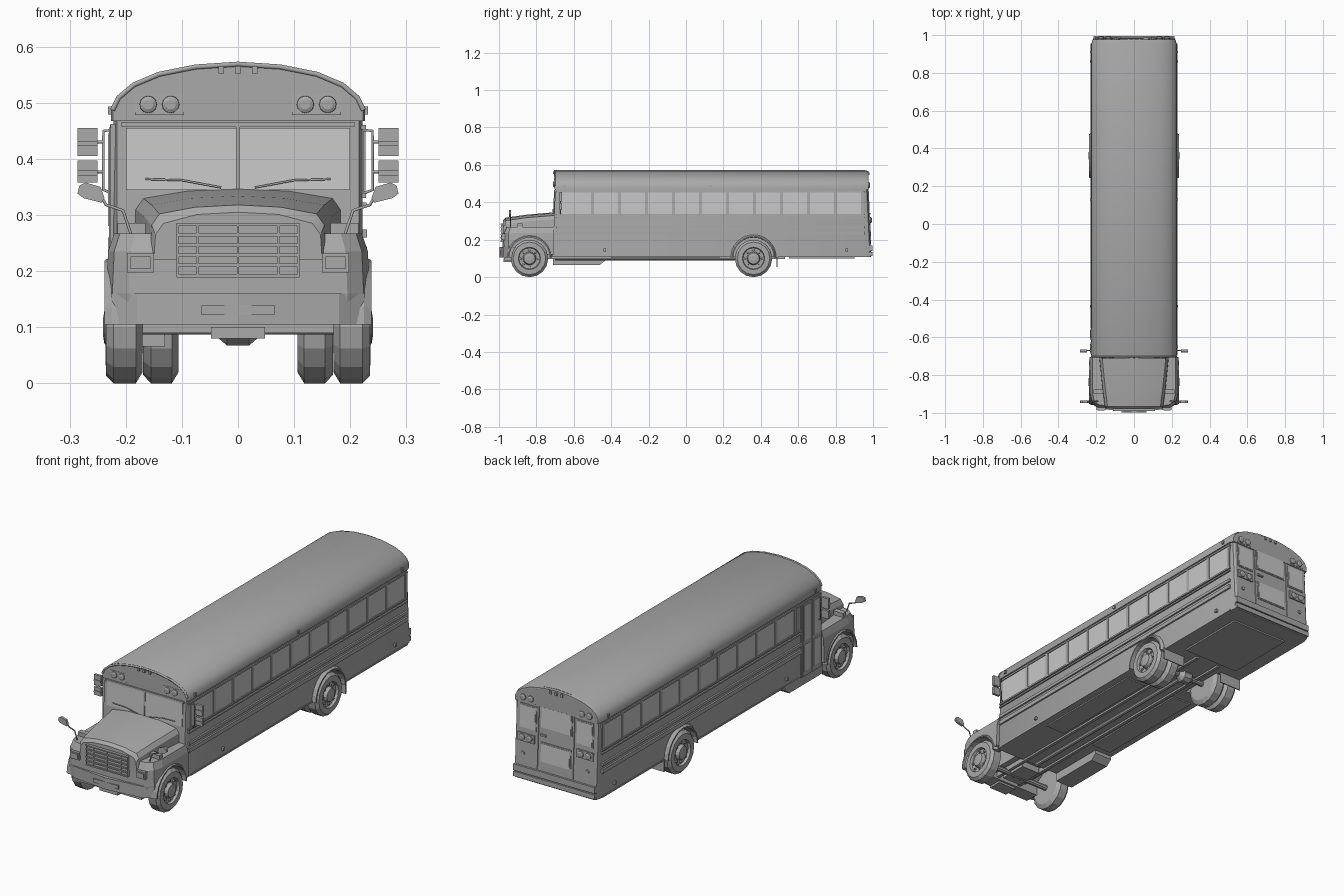
import bpy, bmesh
from math import cos, sin, pi, radians
from mathutils import Vector

cube = bpy.data.objects.get("Cube")
if cube:
    bpy.data.objects.remove(cube)


def material(name, value):
    m = bpy.data.materials.new(name)
    m.use_nodes = True
    colour = (value, value, value, 1)
    m.diffuse_color = colour
    m.node_tree.nodes["Principled BSDF"].inputs["Base Color"].default_value = colour
    return m


GREY = material("body grey", 0.40)
GLASS = material("pale glass", 0.58)


def loft(name, rings, mat=GREY, smooth=False):
    """Skin a list of equal-length rings and cap both ends."""
    bm = bmesh.new()
    vs = [[bm.verts.new(p) for p in ring] for ring in rings]
    n = len(vs[0])
    for a, b in zip(vs, vs[1:]):
        for i in range(n):
            j = (i + 1) % n
            bm.faces.new((a[i], a[j], b[j], b[i]))
    bm.faces.new(vs[0])
    bm.faces.new(vs[-1])
    bmesh.ops.recalc_face_normals(bm, faces=bm.faces[:])
    me = bpy.data.meshes.new(name)
    bm.to_mesh(me)
    bm.free()
    me.materials.append(mat)
    ob = bpy.data.objects.new(name, me)
    bpy.context.scene.collection.objects.link(ob)
    if smooth:
        bpy.ops.object.select_all(action='DESELECT')
        ob.select_set(True)
        bpy.context.view_layer.objects.active = ob
        bpy.ops.object.shade_smooth_by_angle(angle=radians(30))
    return ob


def box(name, x0, x1, y0, y1, z0, z1, mat=GREY):
    return loft(name, [[(x0, y0, z), (x1, y0, z), (x1, y1, z), (x0, y1, z)] for z in (z0, z1)], mat)


def turned(name, centre, profile, axis="x", sides=16, mat=GREY):
    """Circular rings of (offset along axis, radius)."""
    c, rings = Vector(centre), []
    for d, r in profile:
        ring = []
        for i in range(sides):
            u, v = r * cos(2 * pi * i / sides), r * sin(2 * pi * i / sides)
            ring.append(c + Vector((d, u, v) if axis == "x" else (u, d, v)))
        rings.append(ring)
    return loft(name, rings, mat)


def tube(name, pts, r):
    cu = bpy.data.curves.new(name, 'CURVE')
    cu.dimensions = '3D'
    cu.bevel_depth, cu.bevel_resolution, cu.use_fill_caps = r, 1, True
    sp = cu.splines.new('POLY')
    sp.points.add(len(pts) - 1)
    for p, co in zip(sp.points, pts):
        p.co = (*co, 1)
    cu.materials.append(GREY)
    ob = bpy.data.objects.new(name, cu)
    bpy.context.scene.collection.objects.link(ob)


def sym(half):
    """Close a half outline by mirroring it across x = 0."""
    return half + [(-x, v) for x, v in reversed(half) if x > 0]


def front(z):
    return -0.714 + 0.04 * (z - 0.1)


def rear(z):
    return 0.99 - 0.05 * (z - 0.1)


def plate(name, end, x0, x1, z0, z1, t, mat=GREY):
    """Thin panel lying on the sloped front or rear wall."""
    f, s = (front, -1) if end == "front" else (rear, 1)
    loft(name, [[(x, f(z0) - s * .002, z0), (x, f(z0) + s * t, z0), (x, f(z1) + s * t, z1),
                 (x, f(z1) - s * .002, z1)] for x in (x0, x1)], mat)


def cut(ob, cutters):
    for c in cutters:
        m = ob.modifiers.new("wheel opening", 'BOOLEAN')
        m.operation, m.object = 'DIFFERENCE', c


# Coach body and roof
ARCH = [(.222, .49), (.212, .51), (.185, .533), (.14, .552), (.075, .565), (0, .57)]
wall = sym([(.222, .107), (.222, .465)] + ARCH)
body = loft("coach_body", [
    [(x * .97, front(z), z) for x, z in wall], [(x, front(z) + .012, z) for x, z in wall],
    [(x, rear(z) - .03, z) for x, z in wall], [(x * .97, rear(z) - .006, z) for x, z in wall],
    [(x * .93, rear(z), z) for x, z in wall]], smooth=True)
shell = sym([(.226, .468), (.226, .49)] + [(x * 1.015, z + .002) for x, z in ARCH[1:]])
loft("roof", [[(x * k, y, .45 + (z - .45) * h) for x, z in shell] for k, y, h in (
    (.985, -.702, .97), (1, -.694, 1), (1, .955, 1), (.97, .976, .95))], smooth=True)
tube("front_roof_rim", [(x * .99, -.702, z - .003) for x, z in shell[1:-1]], .005)
tube("rear_roof_rim", [(x * .95, .972, z - .012) for x, z in shell[1:-1]], .005)

# Hood, fenders and nose
hood = []
for y, w, z_side, z_top in ((-.978, .145, .285, .305), (-.965, .152, .302, .318),
                            (-.85, .166, .318, .334), (-.70, .181, .33, .347)):
    prof = sym([(w + .005, .22), (w + .002, z_side - .02), (w - .012, z_side), (w * .5, z_top - .004), (0, z_top)])
    hood.append([(x, y, z) for x, z in prof])
loft("hood", hood, smooth=True)
plan = sym([(.235, -.705), (.235, -.90), (.224, -.95), (.195, -.972), (0, -.982)])
fenders = loft("front_fenders", [[(x * k, -.705 + (y + .705) * d, z) for x, y in plan]
                                 for z, k, d in ((.12, 1, .97), (.16, 1, 1), (.235, .985, .995), (.267, .94, .95))])
bump = sym([(.226, -.90), (.226, -.95), (.18, -.978), (0, -.998)])
loft("front_bumper", [[(x, y, z) for x, y in bump] for z in (.105, .16)])
box("bumper_ledge", -.17, .17, -.97, -.90, .09, .107)
box("tow_plate", -.048, .048, -.975, -.91, .08, .1)
box("plate_holder", -.065, .065, -.998, -.99, .122, .14)

# Grille
box("grille_panel", -.108, .108, -.985, -.97, .19, .285)
for i in range(6):
    z = .192 + i * .0182
    box("grille_bar", -.11, .11, -.991, -.975, z - .003, z + .003)
for x in (-.108, -.072, 0, .072, .108):
    box("grille_upright", x - .002, x + .002, -.989, -.975, .19, .285)

# Windshield
for s in (-1, 1):
    a, b = sorted((s * .004, s * .2))
    plate("windshield", "front", a, b, .345, .455, .003, GLASS)
    tube("wiper", [(s * x, front(z) - .007, z) for x, z in ((.03, .349), (.10, .362), (.165, .364))], .002)
plate("windshield_divider", "front", -.004, .004, .345, .46, .006)
plate("windshield_header", "front", -.208, .208, .457, .466, .007)

# Rear windows, door and bumper
for a, b, z0, z1 in ((-.19, -.11, .35, .455), (-.078, .078, .375, .47), (.11, .19, .35, .455), (-.075, .075, .215, .3)):
    plate("rear_window_frame", "rear", a - .006, b + .006, z0 - .006, z1 + .006, .003)
    plate("rear_window", "rear", a, b, z0, z1, .005, GLASS)
for x in (-.094, .094):
    plate("rear_door_seam", "rear", x - .002, x + .002, .175, .485, .004)
plate("rear_door_handle", "rear", .05, .08, .335, .343, .009)
for z0, z1 in ((.112, .135), (.14, .17)):
    box("rear_bumper", -.215, .215, .96, .996, z0, z1)

# Warning, tail and marker lamps at both ends
for s in (-1, 1):
    for end, f, d, x0, z in (("front", front, -1, .14, .497), ("rear", rear, 1, .155, .492), ("rear", rear, 1, .155, .305)):
        a, b = sorted((s * (x0 - .044), s * (x0 + .044)))
        plate("lamp_panel", end, a, b, z - .019, z + .019, .006)
        for dx in (-.02, .02):
            turned("round_lamp", (s * x0 + dx, f(z), z), [(0, .016), (d * .011, .015), (d * .014, .009)], "y", 12)
    turned("reflector", (s * .17, rear(.23), .23), [(0, .009), (.005, .008)], "y", 10)
    # Headlamps in square bezels
    a, b = sorted((s * .15, s * .198))
    box("headlamp_bezel", a, b, -.984, -.95, .198, .232)
    box("headlamp", a + .006, b - .006, -.987, -.96, .204, .226)
for x in (-.03, 0, .03):
    box("front_marker", x - .005, x + .005, -.712, -.69, .552, .566)
    box("rear_marker", x - .005, x + .005, .96, .982, .545, .56)

# Side windows, rails and small lamps
STEP, FIRST = .1444, -.50
for s, start in ((1, -.675), (-1, -.53)):
    def side(name, y0, y1, z0, z1, t, mat=GREY):
        a, b = sorted((s * .219, s * (.222 + t)))
        return box(name, a, b, y0, y1, z0, z1, mat)
    if s > 0:
        side("driver_window", -.675, -.508, .338, .452, .002, GLASS)
    for i in range(10):
        y = FIRST + i * STEP
        side("side_window", y + .008, y + STEP - .008, .338, .452, .002, GLASS)
    for i in range(11):
        y = FIRST + i * STEP
        side("window_post", y - .008, y + .008, .335, .457, .005)
    for z0, z1, t in ((.452, .46, .006), (.33, .338, .006), (.315, .322, .007),
                      (.26, .274, .008), (.225, .244, .008), (.107, .114, .003)):
        if z0 < .12:
            for a, b in ((start, .24), (.48, .955)):
                side("lower_trim", a, b, z0, z1, t)
        else:
            side("rub_rail", start - .02, .955, z0, z1, t)
    for y, z in ((-.65, .486), (.13, .486), (.91, .486), (-.435, .145), (.86, .145)):
        side("side_marker", y - .006, y + .006, z - .007, z + .007, .01)

# Entry door on the right side with its step well
box("door_frame", -.227, -.21, -.695, -.545, .107, .462)
for y0, y1 in ((-.688, -.625), (-.615, -.552)):
    box("door_leaf", -.230, -.22, y0, y1, .112, .456)
    for z0, z1 in ((.135, .26), (.28, .445)):
        box("door_glass", -.232, -.225, y0 + .009, y1 - .009, z0, z1, GLASS)
loft("step_well", [[(x, -.712, .12), (x, -.43, .12), (x, -.43, .09), (x, -.46, .066), (x, -.712, .066)]
                   for x in (-.222, -.13)])

# Mirrors
for s in (-1, 1):
    for z0, z1 in ((.405, .455), (.358, .397)):
        a, b = sorted((s * .25, s * .286))
        box("side_mirror", a, b, -.676, -.664, z0, z1)
        box("mirror_rim", a, b, -.679, -.664, (z0 + z1) / 2 - .007, (z0 + z1) / 2 + .002)
    tube("side_mirror_arm", [(s * x, -.67, z) for x, z in ((.215, .452), (.24, .45), (.24, .345), (.215, .335))], .003)
    for z in (.43, .377):
        tube("mirror_bracket", [(s * .24, -.67, z), (s * .255, -.67, z)], .003)
    oval = [(.238, .33), (.243, .322), (.275, .33), (.286, .338), (.283, .352), (.272, .358), (.245, .35)]
    loft("crossview_mirror", [[(s * x, y, z) for x, z in oval] for y in (-.947, -.935)])
    tube("crossview_arm", [(s * x, -.938, z) for x, z in ((.245, .335), (.235, .318), (.205, .308), (.192, .27), (.19, .25))], .003)
    a, b = sorted((s * .165, s * .215))
    box("fender_lamp", a, b, -.90, -.875, .255, .286)

# Wheels, arches, openings and flaps
TYRE = [(.17, .08), (.182, .1), (.222, .1), (.235, .087), (.236, .06), (.224, .056),
        (.222, .036), (.238, .03), (.241, .012)]
INNER = [(.106, .08), (.118, .1), (.155, .1), (.169, .085)]
for y, z, target in ((-.837, .1, fenders), (.361, .1, body)):
    cutters = []
    for s in (-1, 1):
        turned("wheel", (0, y, z), [(s * d, r) for d, r in TYRE])
        for i in range(8):
            a = 2 * pi * i / 8
            turned("wheel_bolt", (0, y + .046 * cos(a), z + .046 * sin(a)), [(s * .22, .006), (s * .23, .005)], sides=6)
        c = turned("opening_cutter", (0, y, z), [(s * .1, .111), (s * .3, .111)], sides=24)
        c.hide_render = True
        c.hide_viewport = True
        cutters.append(c)
        # flared half ring over the wheel
        arc = [pi * i / 12 for i in range(13)]
        loft("wheel_arch", [[(s * x, y + r * cos(t), z + .005 + r * sin(t)) for x, r in
                             ((.2, .108), (.238, .108), (.238, .114), (.225, .122), (.2, .122))] for t in arc])
    cut(target, cutters)
    turned("axle", (0, y, z), [(-.18, .014), (.18, .014)], sides=10)
for s in (-1, 1):
    turned("inner_rear_wheel", (0, .361, .1), [(s * d, r) for d, r in INNER])
    a, b = sorted((s * .11, s * .228))
    box("mud_flap", a, b, .485, .49, .055, .115)
turned("rear_differential", (0, .361, .1), [(-.04, .016), (-.02, .034), (.02, .034), (.04, .016)], sides=10)

# Underbody
for s in (-1, 1):
    a, b = sorted((s * .055, s * .07))
    box("chassis_rail", a, b, -.93, .53, .098, .13)
    a, b = sorted((s * .085, s * .19))
    box("floor_panel", a, b, -.40, .18, .101, .109)
turned("drive_shaft", (0, 0, .1), [(-.70, .01), (.36, .01)], "y", 8)
box("rear_floor_panel", -.15, .15, .55, .90, .1, .109)
box("engine_sump", -.05, .05, -.88, -.74, .09, .14)
